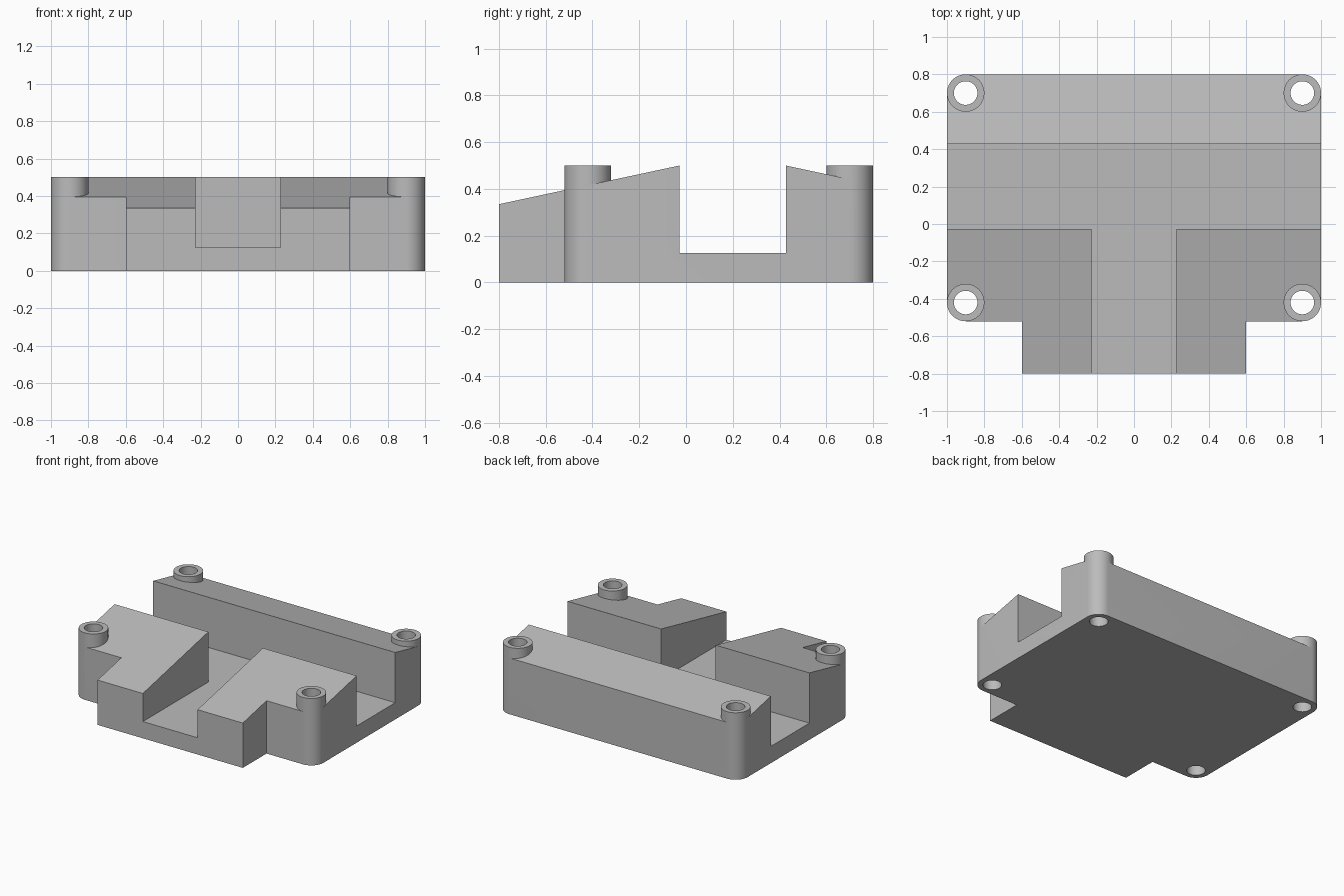
import bpy
import bmesh
from mathutils import Vector

if "Cube" in bpy.data.objects:
    bpy.data.objects.remove(bpy.data.objects["Cube"], do_unlink=True)

POST_X, BACK_Y, FRONT_Y = 0.9, 0.7, -0.42
RADIUS, BORE, HEIGHT, FLOOR = 0.1, 0.063, 0.5, 0.125
RAIL_FRONT, RAIL_BACK, SLOPE = -0.028, 0.427, 0.214

grey = bpy.data.materials.new("plain grey")
grey.use_nodes = True
colour = (0.5, 0.5, 0.5, 1)
grey.diffuse_color = colour
grey.node_tree.nodes["Principled BSDF"].inputs["Base Color"].default_value = colour


def prism(name, points, direction):
    """Extrude a closed planar outline along a direction."""
    bm = bmesh.new()
    face = bm.faces.new([bm.verts.new(p) for p in points])
    swept = bmesh.ops.extrude_face_region(bm, geom=[face])["geom"]
    moved = [v for v in swept if isinstance(v, bmesh.types.BMVert)]
    bmesh.ops.translate(bm, verts=moved, vec=Vector(direction))
    bmesh.ops.recalc_face_normals(bm, faces=bm.faces)
    mesh = bpy.data.meshes.new(name)
    bm.to_mesh(mesh)
    bm.free()
    mesh.materials.append(grey)
    obj = bpy.data.objects.new(name, mesh)
    bpy.context.collection.objects.link(obj)
    return obj


def side_cutter(name, profile):
    return prism(name, [(-1.2, y, z) for y, z in profile], (2.4, 0, 0))


def cylinder(name, x, y, radius, bottom, top):
    bpy.ops.mesh.primitive_cylinder_add(
        vertices=64, radius=radius, depth=top - bottom,
        location=(x, y, (bottom + top) / 2))
    obj = bpy.context.object
    obj.name = name
    obj.data.materials.append(grey)
    return obj


def combine(target, tool, operation):
    """Apply a boolean and discard the tool."""
    tool.hide_render = True
    mod = target.modifiers.new(tool.name, "BOOLEAN")
    mod.operation, mod.solver, mod.object = operation, "EXACT", tool
    bpy.context.view_layer.objects.active = target
    bpy.ops.object.modifier_apply(modifier=mod.name)
    bpy.data.objects.remove(tool, do_unlink=True)


# Stepped plate outline, with corners trimmed to sit inside the posts
half = [(0.6, -0.8), (0.6, FRONT_Y - RADIUS), (POST_X, FRONT_Y - RADIUS),
        (1, FRONT_Y), (1, BACK_Y), (POST_X, 0.8)]
outline = half + [(-x, y) for x, y in reversed(half)]
body = prism("base_block", [(x, y, 0) for x, y in outline], (0, 0, HEIGHT))

# Sloping tops falling away from the cross channel
front_drop = SLOPE * (RAIL_FRONT + 1)
back_drop = SLOPE * (1 - RAIL_BACK)
combine(body, side_cutter("front_slope", [
    (RAIL_FRONT, HEIGHT), (-1, HEIGHT - front_drop), (-1, 1), (RAIL_FRONT, 1)]), "DIFFERENCE")
combine(body, side_cutter("back_slope", [
    (RAIL_BACK, HEIGHT), (1, HEIGHT - back_drop), (1, 1), (RAIL_BACK, 1)]), "DIFFERENCE")

# T-shaped channel
w, stem = 0.226, 1.2
tee = [(-w, -1), (w, -1), (w, RAIL_FRONT), (stem, RAIL_FRONT), (stem, RAIL_BACK),
       (-stem, RAIL_BACK), (-stem, RAIL_FRONT), (-w, RAIL_FRONT)]
combine(body, prism("channel", [(x, y, FLOOR) for x, y in tee], (0, 0, 1)), "DIFFERENCE")

# Four corner posts with through holes
for x in (-POST_X, POST_X):
    for y in (FRONT_Y, BACK_Y):
        combine(body, cylinder("corner_post", x, y, RADIUS, 0, HEIGHT), "UNION")
        combine(body, cylinder("screw_hole", x, y, BORE, -0.2, 1), "DIFFERENCE")

bpy.ops.object.select_all(action="DESELECT")
body.select_set(True)
bpy.context.view_layer.objects.active = body
bpy.ops.object.shade_smooth_by_angle()
